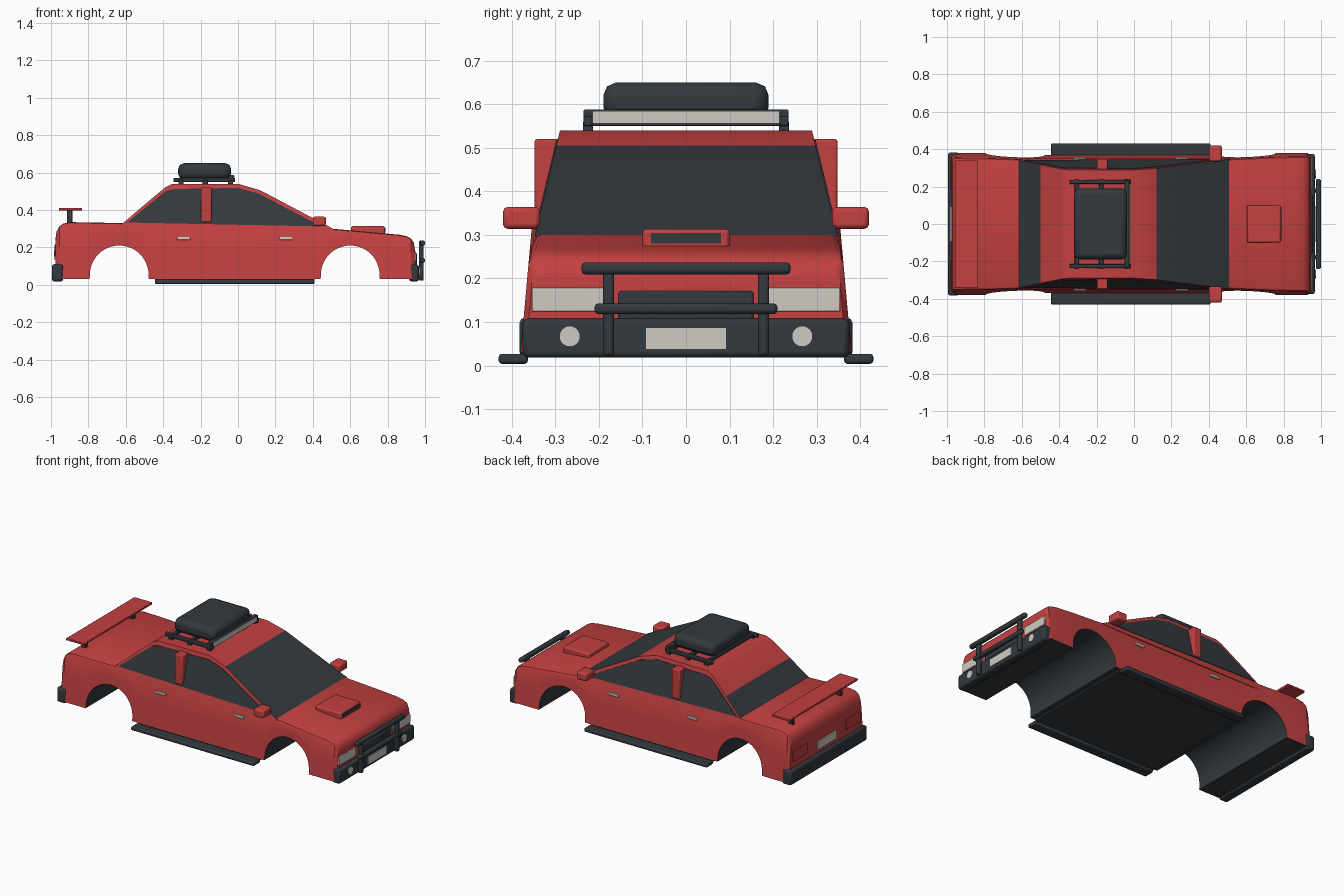
import bpy, bmesh, math
from mathutils import Vector

if "Cube" in bpy.data.objects:
    bpy.data.objects.remove(bpy.data.objects["Cube"])


def material(name, rgb):
    m = bpy.data.materials.new(name)
    m.diffuse_color = (*rgb, 1)
    m.use_nodes = True
    m.node_tree.nodes["Principled BSDF"].inputs["Base Color"].default_value = m.diffuse_color
    return m


RED = material("red paint", (0.55, 0.052, 0.052))
DARK = material("dark trim", (0.032, 0.041, 0.048))
GLASS = material("tinted glass", (0.034, 0.042, 0.048))
PALE = material("pale grey", (0.62, 0.60, 0.55))


def finish(name, bm, mats, bevel=0, segments=2):
    bmesh.ops.recalc_face_normals(bm, faces=bm.faces)
    me = bpy.data.meshes.new(name)
    bm.to_mesh(me)
    bm.free()
    ob = bpy.data.objects.new(name, me)
    bpy.context.collection.objects.link(ob)
    for m in mats:
        me.materials.append(m)
    if bevel:
        mod = ob.modifiers.new("bevel", 'BEVEL')
        mod.width, mod.segments = bevel, segments
    return ob


def box(name, x, y, z, mat, bevel=0, segments=2):
    bm = bmesh.new()
    bmesh.ops.create_cube(bm, size=1)
    for v in bm.verts:
        v.co = Vector([(r[0] + r[1]) / 2 + c * (r[1] - r[0]) for r, c in zip((x, y, z), v.co)])
    return finish(name, bm, [mat], bevel, segments)


def pair(name, x, y, z, mat, bevel=0, segments=2):
    for side, s in (("left", 1), ("right", -1)):
        box(f"{name}_{side}", x, sorted((s * y[0], s * y[1])), z, mat, bevel, segments)


def lerp(points, x):
    for (x0, z0), (x1, z1) in zip(points, points[1:]):
        if x <= x1:
            return z0 + (z1 - z0) * max(0, (x - x0) / (x1 - x0))
    return points[-1][1]


# Lower body: cross-sections lofted along the length, arches cut in the underside
TOP = [(-.975, .25), (-.97, .285), (-.955, .312), (-.935, .327), (-.90, .335), (-.62, .33),
       (.5, .30), (.86, .268), (.90, .26), (.925, .247), (.94, .225), (.945, .195)]
WIDTH = [(-.975, .368), (-.955, .38), (-.80, .38), (-.55, .37), (-.3, .368), (.3, .368),
         (.55, .372), (.76, .38), (.925, .38), (.945, .368)]
ARCHES, R, ARCH_Z, FLOOR = (-.635, .60), .157, .053, .03


def underside(x):
    for c in ARCHES:
        if abs(x - c) <= R + 1e-6:
            return ARCH_Z + math.sqrt(max(0, R * R - (x - c) ** 2))
    return FLOOR


stations = {p[0] for p in TOP + WIDTH if all(abs(p[0] - c) > R + .003 for c in ARCHES)}
for c in ARCHES:
    stations |= {c - R - .001, c + R + .001}
    stations |= {c - R * math.cos(math.pi * i / 24) for i in range(25)}

bm = bmesh.new()
rings = []
for x in sorted(stations):
    b, t, w = underside(x), lerp(TOP, x), lerp(WIDTH, x)
    side = lambda z: w - .09 * (z - FLOOR)
    sh = t - .014
    half = [(side(b), b), (side((b + sh) / 2), (b + sh) / 2), (side(sh), sh),
            (side(t) - .004, t - .004), (side(t) - .014, t)]
    ring = half + [(-y, z) for y, z in reversed(half)]
    rings.append([bm.verts.new((x, y, z)) for y, z in ring])
n = len(rings[0])
for a, b in zip(rings, rings[1:]):
    for i in range(n):
        f = bm.faces.new((a[i], a[(i + 1) % n], b[(i + 1) % n], b[i]))
        f.material_index = 1 if i == n - 1 else 0
bm.faces.new(rings[0])
bm.faces.new(rings[-1])
finish("body", bm, [RED, DARK])

# Cabin with windscreen and rear window as its sloping faces
ROOF = [(-.62, .325), (-.50, .428), (-.39, .52), (-.355, .538), (0, .54), (.12, .505),
        (.515, .296), (.515, .285), (-.62, .285)]


def cabin_y(z):
    return .347 - .24 * (z - .30)


bm = bmesh.new()
left, right = [[bm.verts.new((x, s * cabin_y(z), z)) for x, z in ROOF] for s in (1, -1)]
bm.faces.new(left)
bm.faces.new(right)
for i in range(len(ROOF)):
    j = (i + 1) % len(ROOF)
    f = bm.faces.new((left[i], left[j], right[j], right[i]))
    f.material_index = 1 if i in (0, 5) else 0
finish("cabin", bm, [RED, GLASS])

# Side windows as thin plates lying on the sloping cabin sides
PANE = [(-.592, .333), (-.385, .502), (-.345, .512), (0, .518), (.11, .488), (.445, .312)]
for label, s in (("left", 1), ("right", -1)):
    bm = bmesh.new()
    inner, outer = [[bm.verts.new((x, s * (cabin_y(z) + d), z)) for x, z in PANE]
                    for d in (-.002, .003)]
    bm.faces.new(inner)
    bm.faces.new(outer)
    for i in range(len(PANE)):
        j = (i + 1) % len(PANE)
        bm.faces.new((inner[i], inner[j], outer[j], outer[i]))
    finish(f"side_window_{label}", bm, [GLASS])

# Door pillars, mirrors, handles and sills
pair("door_pillar", (-.198, -.142), (.28, .348), (.335, .52), RED, .006)
pair("mirror", (.40, .47), (.335, .42), (.314, .364), RED, .01)
for i, x in enumerate((-.29, .255)):
    pair(f"door_handle_{i}", (x - .035, x + .035), (.335, .357), (.24, .256), PALE, .003)
pair("side_sill", (-.445, .41), (.363, .43), (.004, .027), DARK, .007)
box("floor_panel", (-.445, .41), (-.365, .365), (.02, .032), DARK)

# Hood scoop
box("hood_scoop", (.605, .785), (-.1, .1), (.262, .314), RED, .009)
box("scoop_opening", (.78, .788), (-.08, .08), (.28, .304), DARK)

# Bumpers, grille, lamps and plates
box("front_bumper", (.915, .967), (-.375, .375), (.018, .108), DARK, .012)
box("rear_bumper", (-.995, -.935), (-.382, .382), (.018, .11), DARK, .012)
box("grille", (.93, .956), (-.155, .155), (.10, .171), DARK, .006)
pair("headlight", (.93, .952), (.185, .354), (.124, .178), PALE, .003)
box("front_plate", (.96, .972), (-.093, .093), (.037, .087), PALE)
box("rear_plate", (-.975, -.984), (-.093, .093), (.135, .183), PALE)
pair("tail_light", (-.98, -.97), (.19, .335), (.15, .215), RED, .002)
for label, s in (("left", 1), ("right", -1)):
    bm = bmesh.new()
    bmesh.ops.create_cone(bm, cap_ends=True, segments=24, radius1=.024, radius2=.024, depth=.014)
    for v in bm.verts:
        v.co = Vector((.966 + v.co.z, s * .267 + v.co.x, .067 + v.co.y))
    finish(f"fog_light_{label}", bm, [PALE])

# Bull bar
pair("bull_bar_post", (.967, .993), (.165, .191), (.022, .236), DARK, .008)
box("bull_bar_upper", (.972, 1.0), (-.24, .24), (.209, .237), DARK, .009)
box("bull_bar_lower", (.972, 1.0), (-.21, .21), (.118, .143), DARK, .009)

# Roof rack, light bar and roof bag
pair("rack_rail", (-.345, -.015), (.215, .235), (.55, .572), DARK, .004)
for i, x in enumerate((-.305, -.175, -.04)):
    box(f"rack_crossbar_{i}", (x - .012, x + .012), (-.225, .225), (.55, .566), DARK, .003)
    pair(f"rack_foot_{i}", (x - .014, x + .014), (.213, .237), (.535, .56), DARK, .003)
box("light_bar_housing", (-.05, -.024), (-.235, .235), (.55, .588), DARK, .003)
box("light_bar_lens", (-.03, -.019), (-.215, .215), (.556, .584), PALE)
box("roof_bag", (-.32, -.037), (-.19, .19), (.563, .65), DARK, .03)

# Rear wing
box("wing_blade", (-.958, -.833), (-.34, .34), (.398, .411), RED, .003)
pair("wing_post", (-.915, -.885), (.225, .25), (.325, .40), DARK, .003)

# Smooth shading with sharp edges kept
for ob in bpy.context.scene.objects:
    ob.select_set(True)
    bpy.context.view_layer.objects.active = ob
bpy.ops.object.shade_smooth_by_angle(angle=math.radians(30))
